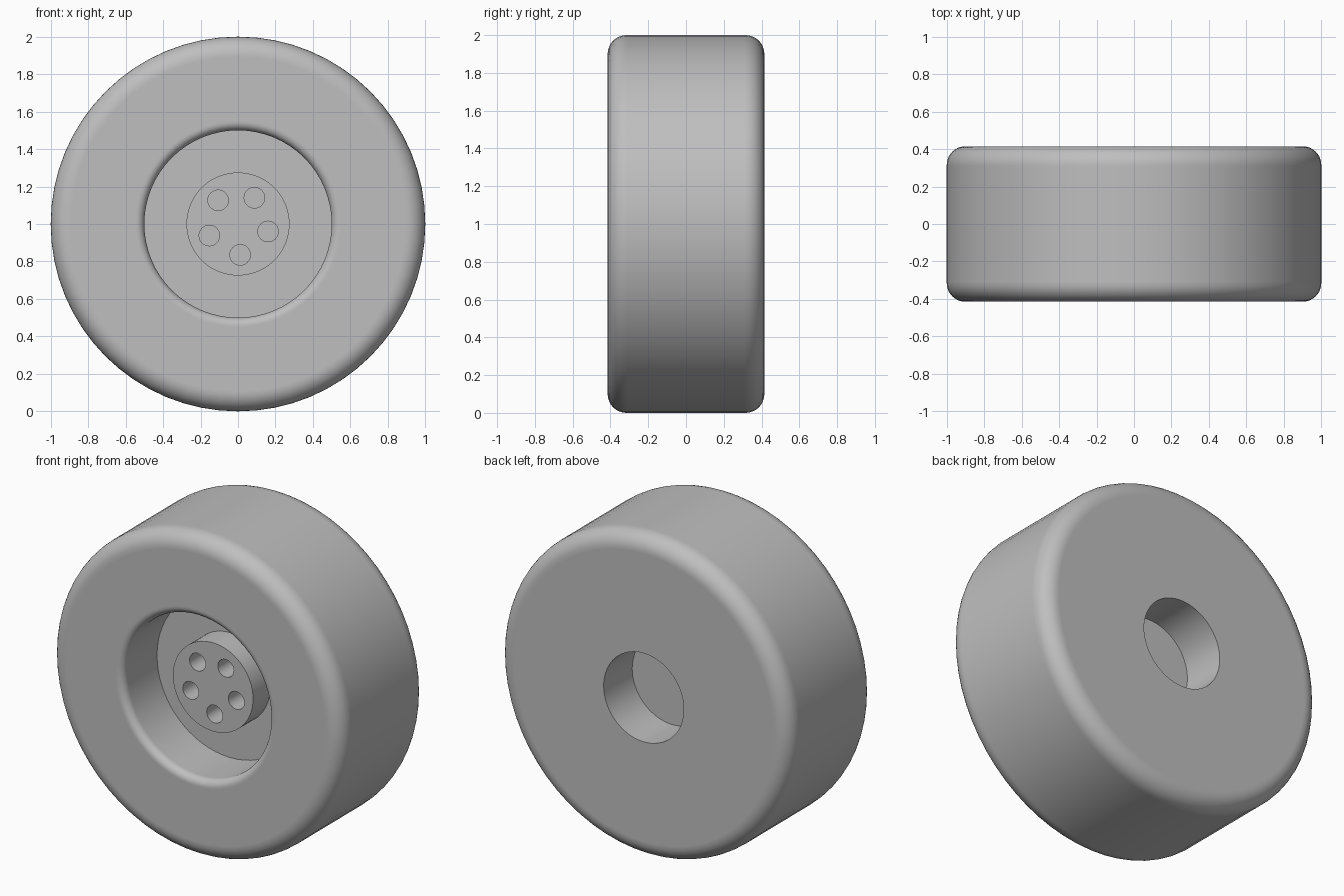
import bpy, bmesh, math
from mathutils import Matrix, Vector

cube = bpy.data.objects.get("Cube")
if cube:
    bpy.data.objects.remove(cube, do_unlink=True)

# Overall sizes
R, HALF = 1.0, 0.415            # outer radius, half width
RIM, HUB = 0.5, 0.275           # front recess and hub radii
FLOOR, HUB_FACE, POCKET = -0.08, -0.245, 0.135
OUT_F, IN_F = 0.1, 0.045        # edge rounding radii
SEGMENTS = 64

grey = bpy.data.materials.new("plain grey")
grey.use_nodes = True
colour = (0.52, 0.52, 0.52, 1)
grey.diffuse_color = colour
grey.node_tree.nodes["Principled BSDF"].inputs["Base Color"].default_value = colour


def arc(r, y, radius, start, end, steps=8):
    """Quarter-round profile points about the centre (r, y)."""
    angles = [math.radians(start + (end - start) * i / steps) for i in range(steps + 1)]
    return [(r + radius * math.cos(a), y + radius * math.sin(a)) for a in angles]


def add_object(name, bm):
    mesh = bpy.data.meshes.new(name)
    bm.to_mesh(mesh)
    bm.free()
    obj = bpy.data.objects.new(name, mesh)
    bpy.context.collection.objects.link(obj)
    mesh.materials.append(grey)
    return obj


def lathe(name, profile):
    """Spin an (r, y) profile around the y axis, centred at wheel height."""
    bm = bmesh.new()
    verts = [bm.verts.new((r, y, 0)) for r, y in profile]
    edges = [bm.edges.new(pair) for pair in zip(verts, verts[1:])]
    bmesh.ops.spin(bm, geom=verts + edges, cent=(0, 0, 0), axis=(0, 1, 0),
                   angle=math.tau, steps=SEGMENTS, use_duplicate=False)
    bmesh.ops.remove_doubles(bm, verts=bm.verts, dist=0.0001)
    bmesh.ops.recalc_face_normals(bm, faces=bm.faces)
    bmesh.ops.translate(bm, verts=bm.verts, vec=(0, 0, R))
    return add_object(name, bm)


# Wheel body: raised hub, recess, rounded tyre, rear pocket
eps = 0.008                     # narrow rings that keep the flats flat
profile = [(0, HUB_FACE), (HUB, HUB_FACE), (HUB, FLOOR), (RIM, FLOOR)]
profile += [(RIM, -HALF + IN_F + eps)]
profile += arc(RIM + IN_F, -HALF + IN_F, IN_F, 180, 270)
profile += [(RIM + IN_F + eps, -HALF), (R - OUT_F - eps, -HALF)]
profile += arc(R - OUT_F, -HALF + OUT_F, OUT_F, -90, 0)
profile += [(R, -HALF + OUT_F + eps), (R, HALF - OUT_F - eps)]
profile += arc(R - OUT_F, HALF - OUT_F, OUT_F, 0, 90)
profile += [(R - OUT_F - eps, HALF), (HUB, HALF), (HUB, POCKET), (0, POCKET)]
wheel = lathe("wheel", profile)

# Bolt hole cutters in a ring of five
bm = bmesh.new()
for i in range(5):
    a = math.radians(-14 + 72 * i)
    place = Vector((0.165 * math.cos(a), (HUB_FACE + FLOOR) / 2 - 0.025, R + 0.165 * math.sin(a)))
    bmesh.ops.create_cone(bm, cap_ends=True, segments=24, radius1=0.055, radius2=0.055,
                          depth=FLOOR - HUB_FACE + 0.05,
                          matrix=Matrix.Translation(place) @ Matrix.Rotation(math.pi / 2, 4, "X"))
cutter = add_object("bolt_hole_cutter", bm)
cutter.hide_render = True

cut = wheel.modifiers.new("bolt holes", "BOOLEAN")
cut.operation = "DIFFERENCE"
cut.solver = "EXACT"
cut.object = cutter

# Apply the cut, drop the helper, smooth the rounded surfaces
bpy.ops.object.select_all(action="DESELECT")
wheel.select_set(True)
bpy.context.view_layer.objects.active = wheel
bpy.ops.object.modifier_apply(modifier=cut.name)
bpy.data.objects.remove(cutter, do_unlink=True)
bpy.ops.object.shade_smooth_by_angle(angle=math.radians(30))
